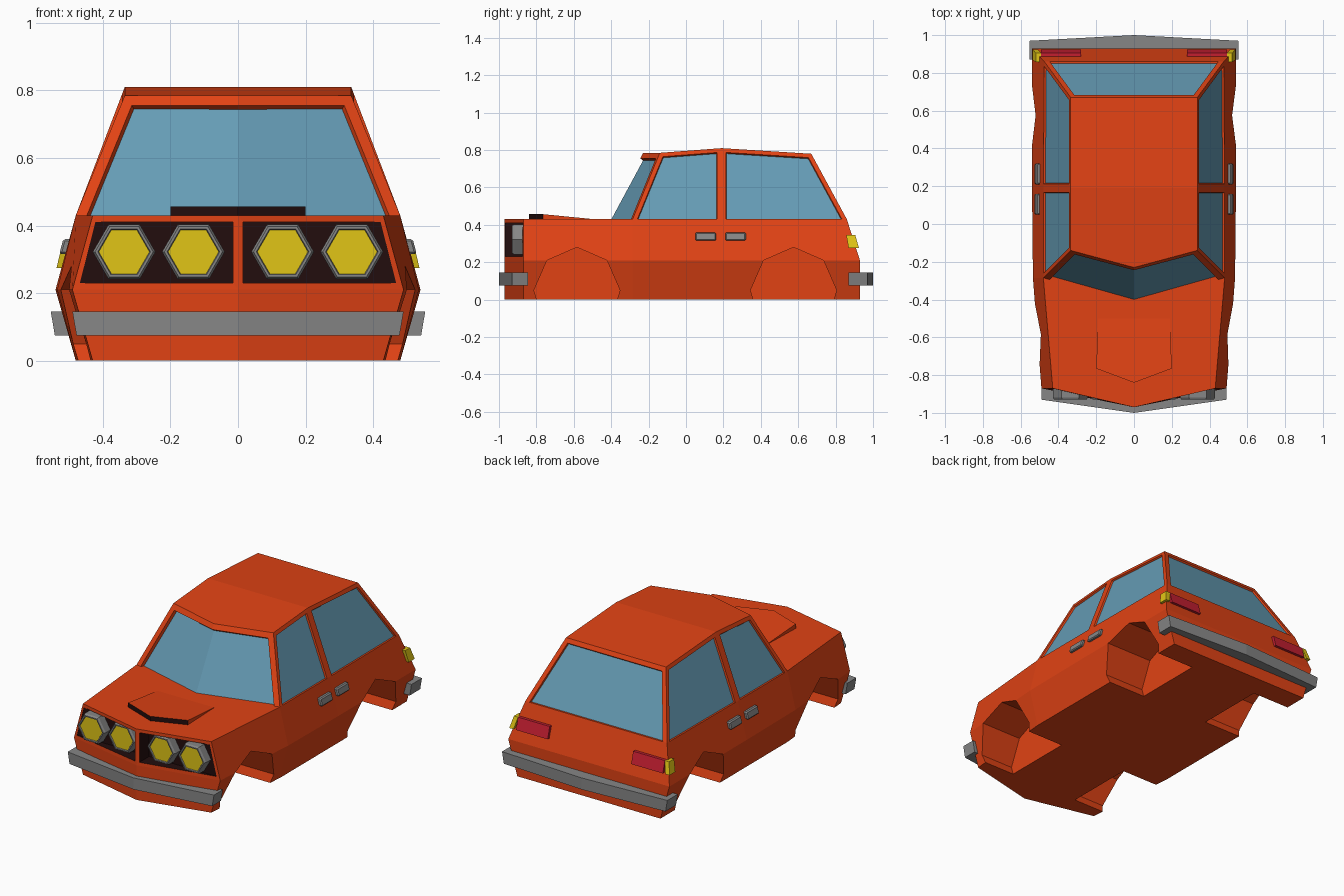
import bpy, bmesh, math

if "Cube" in bpy.data.objects:
    bpy.data.objects.remove(bpy.data.objects["Cube"])

def mat(name, *c):
    m = bpy.data.materials.new(name)
    m.diffuse_color = (*c, 1)
    m.use_nodes = True
    m.node_tree.nodes["Principled BSDF"].inputs["Base Color"].default_value = m.diffuse_color
    return m

ORANGE = mat("orange paint", .75, .055, .007)
GLASS = mat("blue glass", .13, .33, .46)
YELLOW = mat("yellow lamp", .75, .56, .008)
RED = mat("red lamp", .55, .013, .03)
GREY = mat("grey trim", .24, .24, .24)
DARK = mat("dark grille", .016, .004, .004)

def finish(bm, name, mats):
    me = bpy.data.meshes.new(name)
    bm.to_mesh(me)
    bm.free()
    for m in mats:
        me.materials.append(m)
    ob = bpy.data.objects.new(name, me)
    bpy.context.collection.objects.link(ob)
    return ob

def loft(bm, rings, end_mat=0):
    """Closed skin through matching rings, capped at both ends."""
    vs = [[bm.verts.new(p) for p in r] for r in rings]
    n = len(vs[0])
    for a, b in zip(vs, vs[1:]):
        for i in range(n):
            bm.faces.new((a[i], a[(i + 1) % n], b[(i + 1) % n], b[i]))
    bm.faces.new(vs[0])
    cap = bm.faces.new(vs[-1])
    cap.material_index = end_mat
    bmesh.ops.recalc_face_normals(bm, faces=bm.faces[:])

def part(name, mats, solids, end_mat=0, both=True):
    """One object from several lofts, optionally repeated on the other side."""
    bm = bmesh.new()
    for rings in solids:
        for s in ((1, -1) if both else (1,)):
            loft(bm, [[(s * x, y, z) for x, y, z in r] for r in rings], end_mat)
    return finish(bm, name, mats)

# Lower body: sections from the pointed nose to the sloping tail
Z = (0, .21, .43)
def section(ws, ys, yc):
    side = list(zip(ws, ys, Z))
    return ([(0, yc[0], 0)] + side + [(0, yc[2], Z[2])]
            + [(-x, y, z) for x, y, z in reversed(side)])

nose = section((.43, .49, .43), (-.87,) * 3, (-.97,) * 3)
front = section((.48, .535, .48), (-.285,) * 3, (-.285,) * 3)
mid = section((.48, .54, .48), (.19,) * 3, (.19,) * 3)
tail = section((.48, .54, .475), (.93, .93, .86), (.93, .93, .86))
bm = bmesh.new()
loft(bm, [nose, front, mid, tail])
# replace the end caps by faces that follow the centre fold
bm.faces.ensure_lookup_table()
for f in [f for f in bm.faces if len(f.verts) == 8]:
    bm.faces.remove(f)
for r in (nose, tail):
    v = [min(bm.verts, key=lambda q: sum((a - b) ** 2 for a, b in zip(q.co, p))) for p in r]
    y = r[0][1] + (r[1][1] - r[1][1])
    c = bm.verts.new((0, y, Z[1]))
    for loop in ((v[0], v[1], v[2], c), (c, v[2], v[3], v[4]),
                 (v[0], c, v[6], v[7]), (c, v[4], v[5], v[6])):
        bm.faces.new(loop)
bmesh.ops.recalc_face_normals(bm, faces=bm.faces[:])
body = finish(bm, "lower_body", [ORANGE, DARK])

# Cutters: wheel wells and the grille recess
arch = [(-.215, -.1), (-.215, 0), (-.23, .05), (-.16, .21), (0, .28),
        (.16, .21), (.23, .05), (.215, 0), (.215, -.1)]
wells = [[[(x, yc + y, z) for y, z in arch] for x in (.23, .8)] for yc in (-.583, .575)]
grille = [[(.015, y, .23), (.468, y, .23), (.422, y, .41), (.015, y, .41)] for y in (-.872, -1.1)]
cutter = part("cutter", [ORANGE], wells + [grille])
cutter.hide_render = True
mod = body.modifiers.new("cut", 'BOOLEAN')
mod.operation, mod.solver, mod.object = 'DIFFERENCE', 'EXACT', cutter
bpy.context.view_layer.update()
with bpy.context.temp_override(object=body, active_object=body, selected_objects=[body]):
    bpy.ops.object.modifier_apply(modifier=mod.name)
bpy.data.objects.remove(cutter)
# recess walls are dark, outer skin stays orange
for p in body.data.polygons:
    c, n = p.center, p.normal
    inside = c.y < -.865 and .225 < c.z < .415 and abs(c.x) > .0145
    p.material_index = int(inside and not -.995 < n.y < -.5)

# Cabin with inset windows
bm = bmesh.new()
V = {}
for s in (1, -1):
    for i, p in enumerate([(.48, -.285, .43), (.48, .19, .43), (.475, .86, .43),
                           (.335, -.14, .785), (.335, .19, .81), (.335, .67, .78)]):
        V[s, i] = bm.verts.new((s * p[0], p[1], p[2]))
b0, t0 = bm.verts.new((0, -.42, .43)), bm.verts.new((0, -.23, .785))
panes = []
screen = []
for s in (1, -1):
    screen.append(bm.faces.new((b0, V[s, 0], V[s, 3], t0)))
    for i in (0, 1):
        panes.append(([bm.faces.new((V[s, i], V[s, i + 1], V[s, i + 4], V[s, i + 3]))], .023))
panes.append((screen, .033))
panes.append(([bm.faces.new((V[1, 2], V[-1, 2], V[-1, 5], V[1, 5]))], .027))
bm.faces.new((t0, V[1, 3], V[1, 4], V[-1, 4], V[-1, 3]))
bm.faces.new((V[1, 4], V[1, 5], V[-1, 5], V[-1, 4]))
base = bm.faces.new((b0, V[1, 0], V[1, 1], V[1, 2], V[-1, 2], V[-1, 1], V[-1, 0]))
bmesh.ops.recalc_face_normals(bm, faces=bm.faces[:])
bm.faces.remove(base)
for faces, width in panes:
    deep = -.018 if len(faces) == 2 else -.01
    bmesh.ops.inset_region(bm, faces=faces, thickness=width, use_even_offset=True)
    bmesh.ops.inset_region(bm, faces=faces, thickness=.003, depth=deep, use_even_offset=True)
for faces, _ in panes:
    for f in faces:
        f.material_index = 1
finish(bm, "cabin", [ORANGE, GLASS])

# Bonnet scoop with a dark mouth
bm = bmesh.new()
zl, zh = .428, .457
low = [(0, -.84, zl), (.2, -.765, zl), (.19, -.5, zl), (-.19, -.5, zl), (-.2, -.765, zl)]
high = [(x, y, zh if y < -.6 else zl + .003) for x, y, z in low]
loft(bm, [low, high])
for f in bm.faces:
    if f.normal.y < -.7:
        f.material_index = 1
finish(bm, "bonnet_scoop", [ORANGE, DARK])

# Bumpers: shallow V bars with slanted ends
def bumper(name, w, yc, ye, yb):
    rings = [[(0, yc, z), (x, ye, z), (x, yb, z), (-x, yb, z), (-x, ye, z)]
             for x, z in ((w - .006, .075), (w + .006, .145))]
    part(name, [GREY], [rings], both=False)

bumper("front_bumper", .484, -1, -.93, -.845)
bumper("rear_bumper", .548, 1, .97, .87)

# Headlights: hexagonal grey rims with yellow lenses
def hexagon(cx, r, y):
    return [(cx + r * math.cos(k * math.pi / 3), y, .322 + r * math.sin(k * math.pi / 3))
            for k in range(6)]

lamps = [[hexagon(cx, r, y) for r, y in ((.093, -.868), (.093, -.918), (.086, -.93),
                                         (.078, -.93), (.075, -.923))]
         for cx in (.132, .337)]
part("headlights", [GREY, YELLOW], lamps, end_mat=1)

# Door handles, lying along the sloping side
handles = [[[(.49, y, .315), (.529, y, .315), (.517, y, .36), (.48, y, .36)] for y in ys]
           for ys in ((.05, .16), (.21, .32))]
h = part("door_handles", [GREY], handles)
bev = h.modifiers.new("bevel", 'BEVEL')
bev.width, bev.segments = .006, 1

# Tail lamps: red bars and yellow corner lamps following the tail slope
def lamp(x0, x1, front):
    return [[(x, front + .012, .275), (x, .925, .275), (x, .905, .345), (x, front, .345)]
            for x in (x0, x1)]

part("tail_lamps", [RED], [lamp(.28, .492, .875)])
part("corner_lamps", [YELLOW], [[[(x - (.017 if z > .3 else 0), y, z) for x, y, z in r]
                                 for r in lamp(.509, .537, .857)]])
